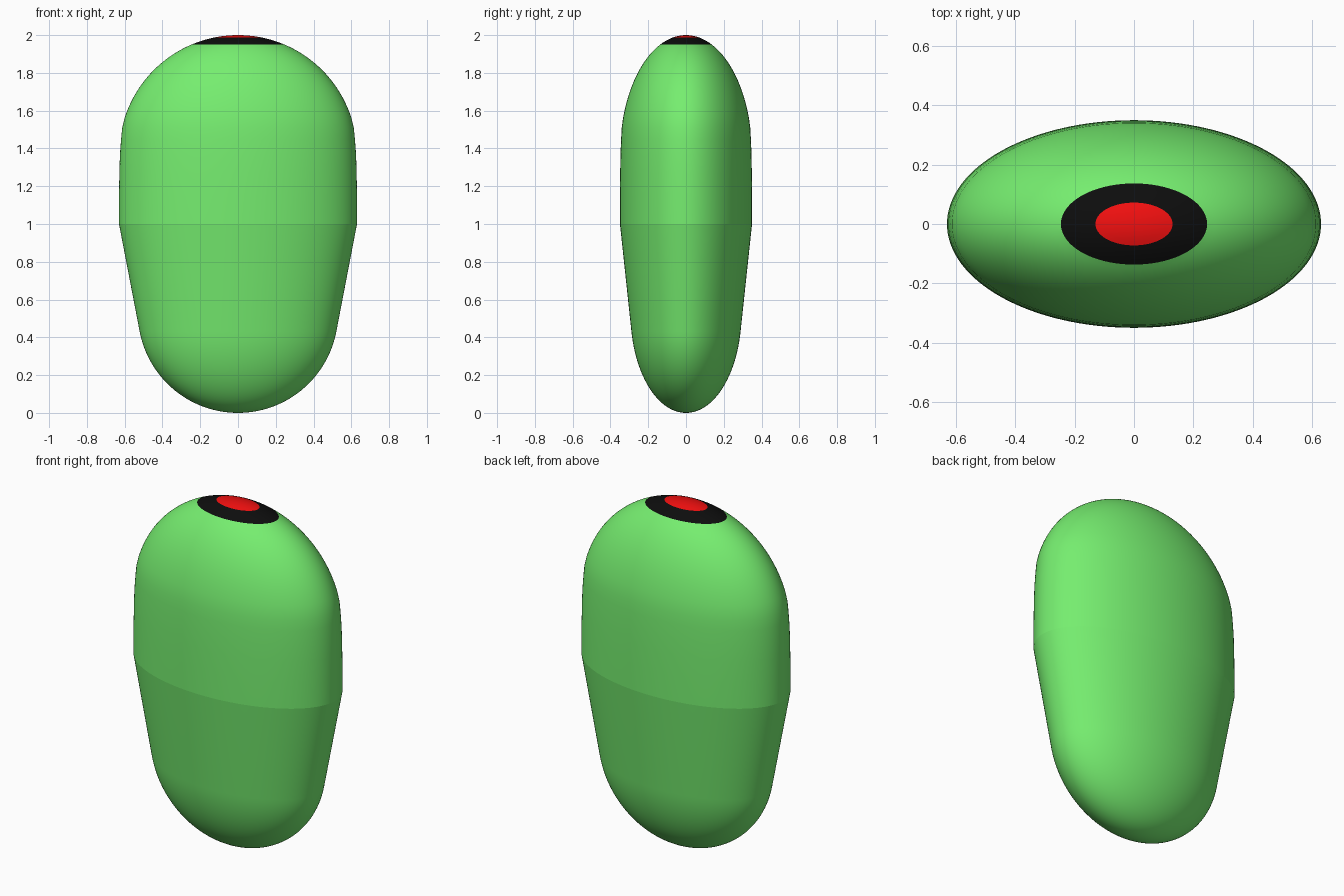
import bpy, bmesh
from math import sin, cos, pi, radians

if "Cube" in bpy.data.objects:
    bpy.data.objects.remove(bpy.data.objects["Cube"])

SEG = 128        # sides around
DEPTH = 0.555    # y radius relative to x radius


def material(name, rgb):
    m = bpy.data.materials.new(name)
    m.diffuse_color = (*rgb, 1)
    m.use_nodes = True
    m.node_tree.nodes["Principled BSDF"].inputs["Base Color"].default_value = m.diffuse_color
    return m


def arc(radius, centre_z, a0, a1, steps):
    """Profile points on a circle, angles measured from the equator."""
    return [(radius * cos(radians(a0 + (a1 - a0) * i / steps)),
             centre_z + radius * sin(radians(a0 + (a1 - a0) * i / steps)))
            for i in range(steps + 1)]


def oval_lathe(name, profile, mat, crease_z=None):
    """Spin a (radius, z) profile into an elliptical shell."""
    bm = bmesh.new()
    rings = []
    for r, z in profile:
        if r < 1e-4:
            rings.append([bm.verts.new((0, 0, z))] * SEG)
        else:
            rings.append([bm.verts.new((r * cos(2 * pi * i / SEG),
                                        r * DEPTH * sin(2 * pi * i / SEG), z))
                          for i in range(SEG)])
    for a, b in zip(rings, rings[1:]):
        for i in range(SEG):
            j = (i + 1) % SEG
            bm.faces.new(list(dict.fromkeys((a[i], a[j], b[j], b[i]))))
    for f in bm.faces:
        f.smooth = True
    if crease_z is not None:
        for e in bm.edges:
            if all(abs(v.co.z - crease_z) < 1e-5 for v in e.verts):
                e.smooth = False
    mesh = bpy.data.meshes.new(name)
    bm.to_mesh(mesh)
    bm.free()
    mesh.materials.append(mat)
    ob = bpy.data.objects.new(name, mesh)
    bpy.context.collection.objects.link(ob)
    return ob


# Rounded bottom, tapered flank, nearly straight upper wall, domed top
BLACK_EDGE, RED_EDGE = 67.0, 78.1
bottom = arc(0.53, 0.53, -90, -10.8, 28)
wall = [(0.63, 1.0), (0.63, 1.15), (0.628, 1.27), (0.625, 1.37),
        (0.619, 1.45), (0.613, 1.51)]
dome = arc(0.63, 1.37, 17.5, BLACK_EDGE, 18)
oval_lathe("body", bottom + wall + dome, material("green", (0.18, 0.85, 0.16)), 1.0)

# Oval black ring and red centre on the crown
oval_lathe("crown_ring", arc(0.63, 1.37, BLACK_EDGE, RED_EDGE, 5),
           material("black", (0.004, 0.004, 0.004)))
oval_lathe("crown_centre", arc(0.63, 1.37, RED_EDGE, 90, 5),
           material("red", (0.9, 0.005, 0.005)))
